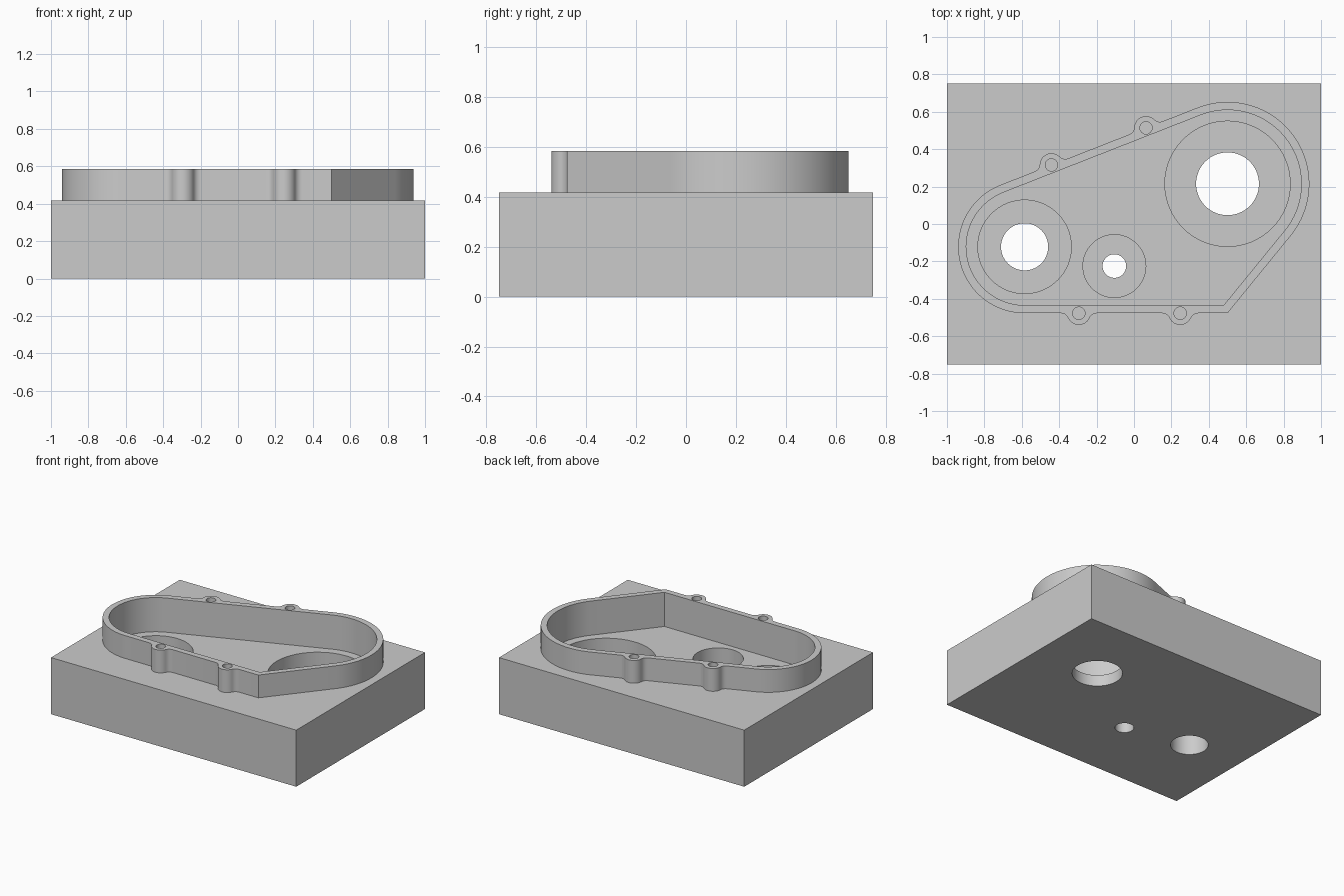
import bpy, bmesh
from math import sin, cos, asin, acos, atan2, radians, pi, sqrt, hypot
from mathutils import Vector

if "Cube" in bpy.data.objects:
    bpy.data.objects.remove(bpy.data.objects["Cube"], do_unlink=True)

grey = bpy.data.materials.new("machined_grey")
grey.use_nodes = True
colour = (0.6, 0.6, 0.6, 1)
grey.diffuse_color = colour
grey.node_tree.nodes["Principled BSDF"].inputs["Base Color"].default_value = colour

BLOCK_TOP, RIM_TOP, FLOOR, WALL = 0.417, 0.585, 0.333, 0.043
SMALL_C, SMALL_R = Vector((-0.585, -0.122)), 0.355
LARGE_C, LARGE_R = Vector((0.5, 0.215)), 0.4375
BOSS_R, FILLET = 0.0625, 0.042


def arc(c, r, a0, a1, n):
    return [Vector((c[0] + r * cos(a0 + (a1 - a0) * i / n),
                    c[1] + r * sin(a0 + (a1 - a0) * i / n))) for i in range(n + 1)]


def prism(name, pts, z0, z1):
    bm = bmesh.new()
    base = bm.faces.new([bm.verts.new((p[0], p[1], z0)) for p in pts])
    top = bmesh.ops.extrude_face_region(bm, geom=[base])["geom"]
    bmesh.ops.translate(bm, vec=(0, 0, z1 - z0),
                        verts=[v for v in top if isinstance(v, bmesh.types.BMVert)])
    bmesh.ops.recalc_face_normals(bm, faces=bm.faces)
    me = bpy.data.meshes.new(name)
    bm.to_mesh(me)
    bm.free()
    me.materials.append(grey)
    ob = bpy.data.objects.new(name, me)
    bpy.context.collection.objects.link(ob)
    return ob


def combine(target, tool, operation):
    mod = target.modifiers.new(operation, "BOOLEAN")
    mod.operation, mod.solver, mod.object = operation, "EXACT", tool
    bpy.context.view_layer.objects.active = target
    bpy.ops.object.modifier_apply(modifier=mod.name)
    bpy.data.objects.remove(tool, do_unlink=True)


def bore(target, c, r, z0, z1, n=64):
    combine(target, prism("bore_cutter", arc(c, r, 0, 2 * pi, n)[:-1], z0, z1), "DIFFERENCE")


# Directions of the straight sides, tangent to the two end arcs
span = LARGE_C - SMALL_C
upper = atan2(span.y, span.x) + asin((LARGE_R - SMALL_R) / span.length) + pi / 2
bottom_y = SMALL_C.y - SMALL_R
right = acos(LARGE_R / (LARGE_C.y - bottom_y)) - pi / 2


def bump(c, normal):
    """Screw boss outline blended into a straight side"""
    d = sqrt(BOSS_R ** 2 + 2 * BOSS_R * FILLET)
    b = atan2(FILLET, d)
    pts = arc((-d, FILLET), FILLET, -pi / 2, -b, 6)
    pts += arc((0, 0), BOSS_R, pi - b, b, 20)[1:-1]
    pts += arc((d, FILLET), FILLET, pi + b, 1.5 * pi, 6)
    v = Vector((cos(normal), sin(normal)))
    u = Vector((-v.y, v.x))
    return [Vector(c) + u * p.x + v * p.y for p in pts]


def outline(inset, bumps):
    """Rim outline, counterclockwise"""
    y = bottom_y + inset
    m = Vector((cos(right), sin(right)))
    x = (m.dot(LARGE_C) + LARGE_R - inset - m.y * y) / m.x
    pts = arc(LARGE_C, LARGE_R - inset, right, upper, 56)
    for c in bumps[:2]:
        pts += bump(c, upper)
    pts += arc(SMALL_C, SMALL_R - inset, upper, 1.5 * pi, 56)
    for c in bumps[2:]:
        pts += bump(c, -pi / 2)
    return pts + [Vector((x, y))]


# Screw positions on the outer line of the rim
n = Vector((cos(upper), sin(upper)))
start = SMALL_C + n * SMALL_R
along = Vector((n.y, -n.x))
screws = [start + along * (Vector(p) - start).dot(along) for p in ((0.063, 0.517), (-0.443, 0.32))]
screws += [Vector((x, bottom_y)) for x in (-0.295, 0.247)]

# Block with raised rim
housing = prism("housing", [(-1, -0.75), (1, -0.75), (1, 0.75), (-1, 0.75)], 0, BLOCK_TOP)
combine(housing, prism("rim", outline(0, screws), 0.375, RIM_TOP), "UNION")

# Pocket inside the rim
combine(housing, prism("pocket_cutter", outline(WALL, []), FLOOR, 0.8), "DIFFERENCE")

# Stepped bores: centre, seat radius, through radius, seat height
for c, seat, hole, z in ((LARGE_C, 0.335, 0.168, 0.083),
                         (SMALL_C, 0.25, 0.126, 0.167),
                         ((-0.105, -0.225), 0.168, 0.063, 0.167)):
    bore(housing, c, seat, z, 0.7)
    bore(housing, c, hole, -0.1, 0.6)

# Blind screw holes
for c in screws:
    bore(housing, c, 0.033, BLOCK_TOP + 0.003, 0.7, 24)

bpy.ops.object.select_all(action="DESELECT")
housing.select_set(True)
bpy.context.view_layer.objects.active = housing
bpy.ops.object.shade_smooth_by_angle(angle=radians(30))
